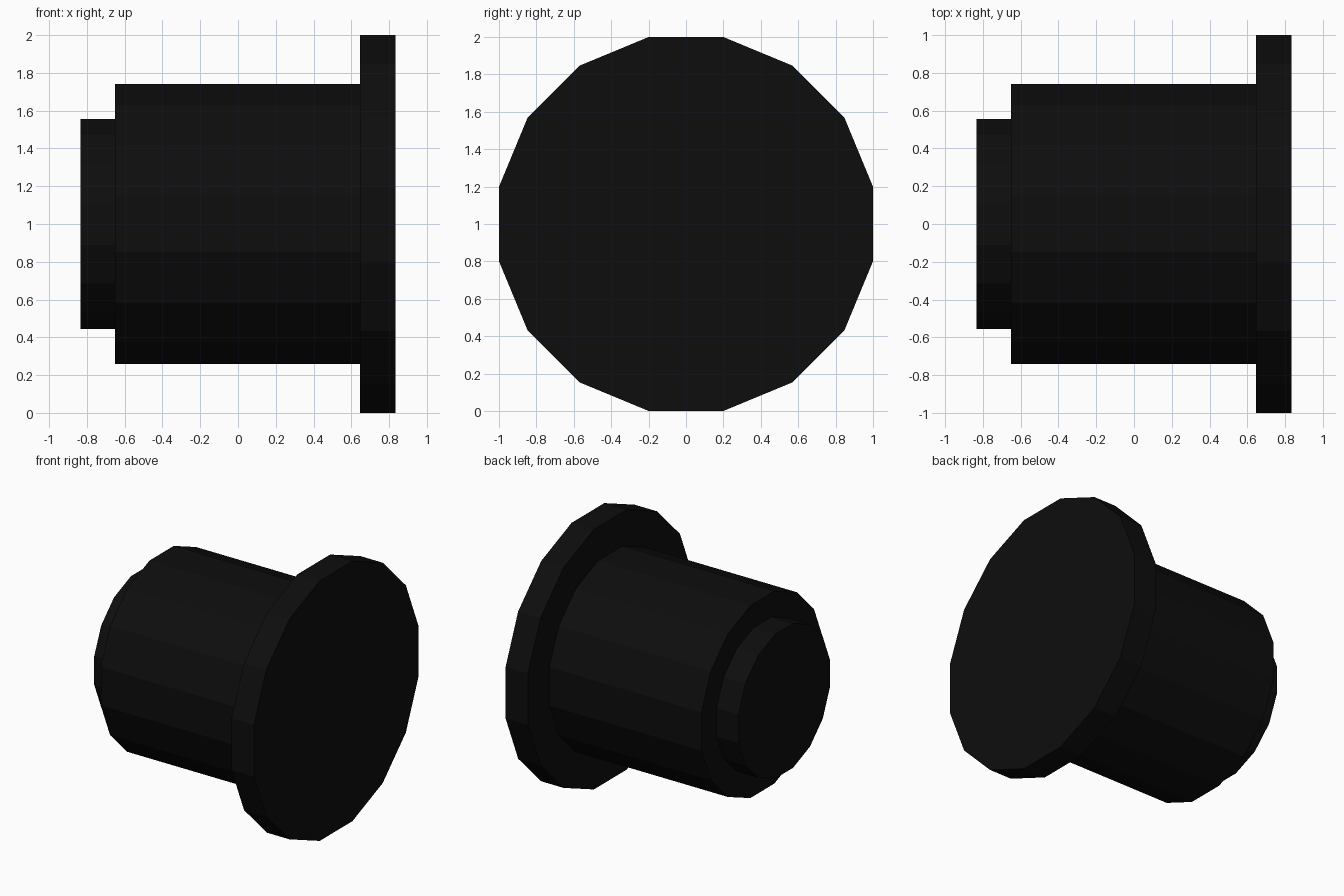
import bpy
import bmesh
from math import cos, sin, pi

cube = bpy.data.objects.get("Cube")
if cube:
    bpy.data.objects.remove(cube, do_unlink=True)

SIDES = 16
CENTRE_Z = 1.0

black = bpy.data.materials.new("matte_black")
black.use_nodes = True
colour = (0.004, 0.004, 0.004, 1)
black.diffuse_color = colour
black.node_tree.nodes["Principled BSDF"].inputs["Base Color"].default_value = colour

# Stepped profile along x: (x, distance from the axis to each flat side)
profile = [
    (-0.835, 0.555), (-0.65, 0.555),   # end boss
    (-0.65, 0.74), (0.645, 0.74),      # main barrel
    (0.645, 1.0), (0.835, 1.0),        # wide flange
]


def ring(bm, x, flat_radius):
    """Polygon ring around the x axis with flats at top, bottom, front and back."""
    radius = flat_radius / cos(pi / SIDES)
    angles = [2 * pi * (i + 0.5) / SIDES for i in range(SIDES)]
    return [bm.verts.new((x, radius * cos(a), CENTRE_Z + radius * sin(a))) for a in angles]


# Closed stepped plug: bridge neighbouring rings, then cap both ends
bm = bmesh.new()
rings = [ring(bm, x, r) for x, r in profile]
for a, b in zip(rings, rings[1:]):
    for i in range(SIDES):
        j = (i + 1) % SIDES
        bm.faces.new((a[i], a[j], b[j], b[i]))
bm.faces.new(rings[0])
bm.faces.new(rings[-1])
bmesh.ops.recalc_face_normals(bm, faces=bm.faces)

mesh = bpy.data.meshes.new("flanged_plug")
bm.to_mesh(mesh)
bm.free()
mesh.materials.append(black)
plug = bpy.data.objects.new("flanged_plug", mesh)
bpy.context.collection.objects.link(plug)
